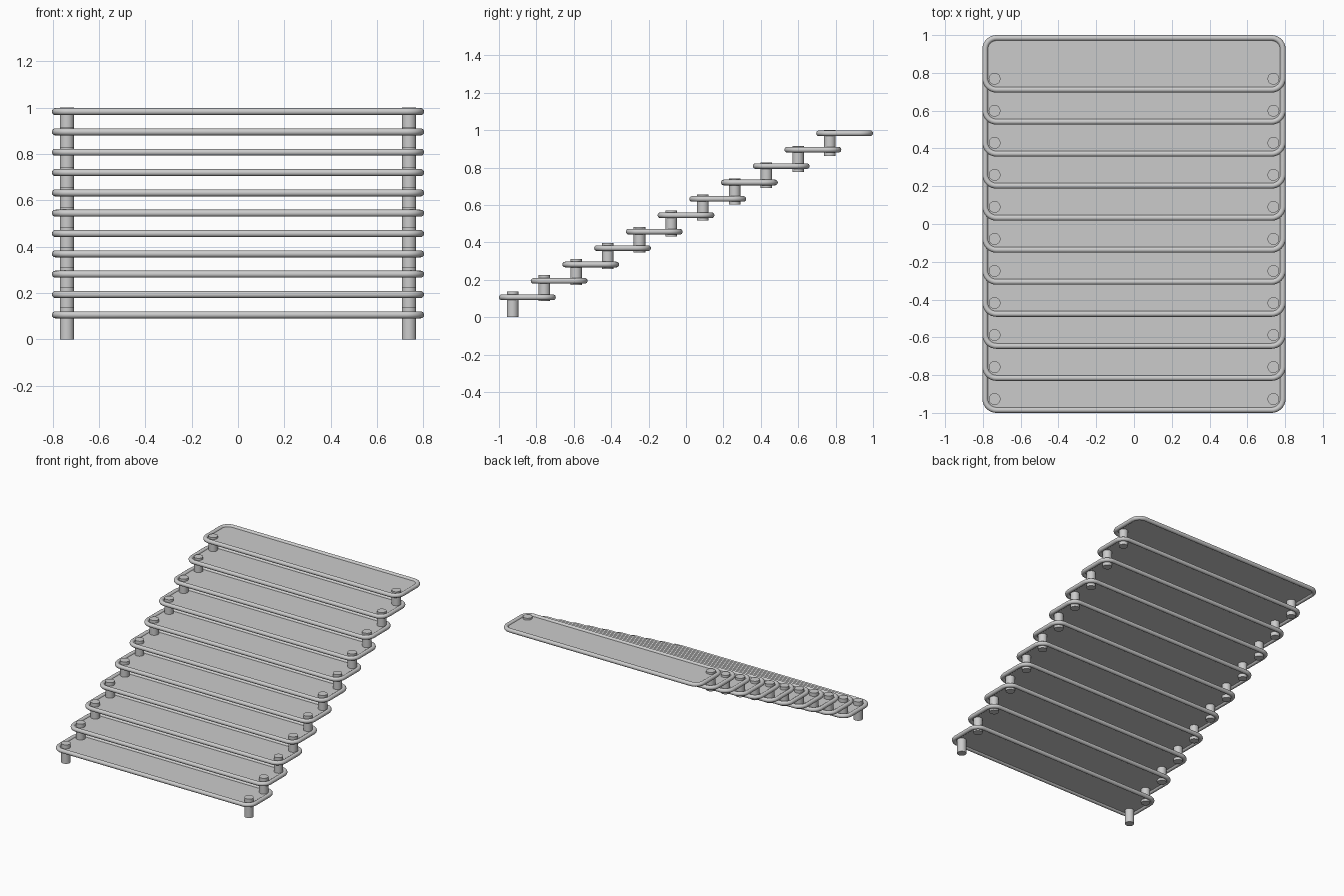
import bpy, bmesh
from math import sin, cos, pi

if "Cube" in bpy.data.objects:
    bpy.data.objects.remove(bpy.data.objects["Cube"])

STEPS = 11
TUBE = 0.015                 # rim tube radius
HX, HY = 0.788, 0.137        # rim centreline half sizes
CORNER = 0.06                # rim centreline corner radius


def outline(seg=8):
    """Rounded rectangle, anticlockwise."""
    pts = []
    for k, (sx, sy) in enumerate([(1, 1), (-1, 1), (-1, -1), (1, -1)]):
        for j in range(seg + 1):
            a = k * pi / 2 + j / seg * pi / 2
            pts.append((sx * (HX - CORNER) + CORNER * cos(a),
                        sy * (HY - CORNER) + CORNER * sin(a), cos(a), sin(a)))
    return pts


def mesh_object(name, bm, loc, mesh=None):
    if mesh is None:
        mesh = bpy.data.meshes.new(name)
        bmesh.ops.recalc_face_normals(bm, faces=bm.faces)
        bm.to_mesh(mesh)
        bm.free()
    ob = bpy.data.objects.new(name, mesh)
    ob.location = loc
    bpy.context.collection.objects.link(ob)
    return ob


# tread: thin plate
bm = bmesh.new()
face = bm.faces.new([bm.verts.new((p[0], p[1], -0.003)) for p in outline()])
ext = bmesh.ops.extrude_face_region(bm, geom=[face], use_keep_orig=True)
bmesh.ops.translate(bm, vec=(0, 0, 0.006),
                    verts=[v for v in ext["geom"] if isinstance(v, bmesh.types.BMVert)])
plate = mesh_object("tread_plate", bm, (0, 0, 0)).data

# rim: round tube swept along the outline
bm = bmesh.new()
N = 16
rings = [[bm.verts.new((x + nx * TUBE * cos(t), y + ny * TUBE * cos(t), TUBE * sin(t)))
          for t in (2 * pi * i / N for i in range(N))] for x, y, nx, ny in outline()]
for r, ring in enumerate(rings):
    nxt = rings[(r + 1) % len(rings)]
    for i in range(N):
        j = (i + 1) % N
        bm.faces.new((ring[i], nxt[i], nxt[j], ring[j])).smooth = True
rim = mesh_object("tread_rim", bm, (0, 0, 0)).data

# post: capped cylinder with smooth sides
bm = bmesh.new()
bmesh.ops.create_cone(bm, cap_ends=True, segments=32, radius1=0.031, radius2=0.031, depth=0.138)
for f in bm.faces:
    f.smooth = len(f.verts) == 4
for e in bm.edges:
    e.smooth = all(f.smooth for f in e.link_faces)
post = mesh_object("post", bm, (0, 0, 0)).data

for ob in list(bpy.context.collection.objects):
    bpy.data.objects.remove(ob)

# staircase: repeat the tread, its rim and two posts
for i in range(STEPS):
    y = -0.848 + 0.1696 * i
    z = 0.106 + 0.0877 * i
    mesh_object(f"tread_plate_{i + 1}", None, (0, y, z), plate)
    mesh_object(f"tread_rim_{i + 1}", None, (0, y, z), rim)
    for side, sx in (("left", -1), ("right", 1)):
        mesh_object(f"post_{side}_{i + 1}", None,
                    (sx * 0.738, y - 0.079, 0.069 + 0.0862 * i), post)
